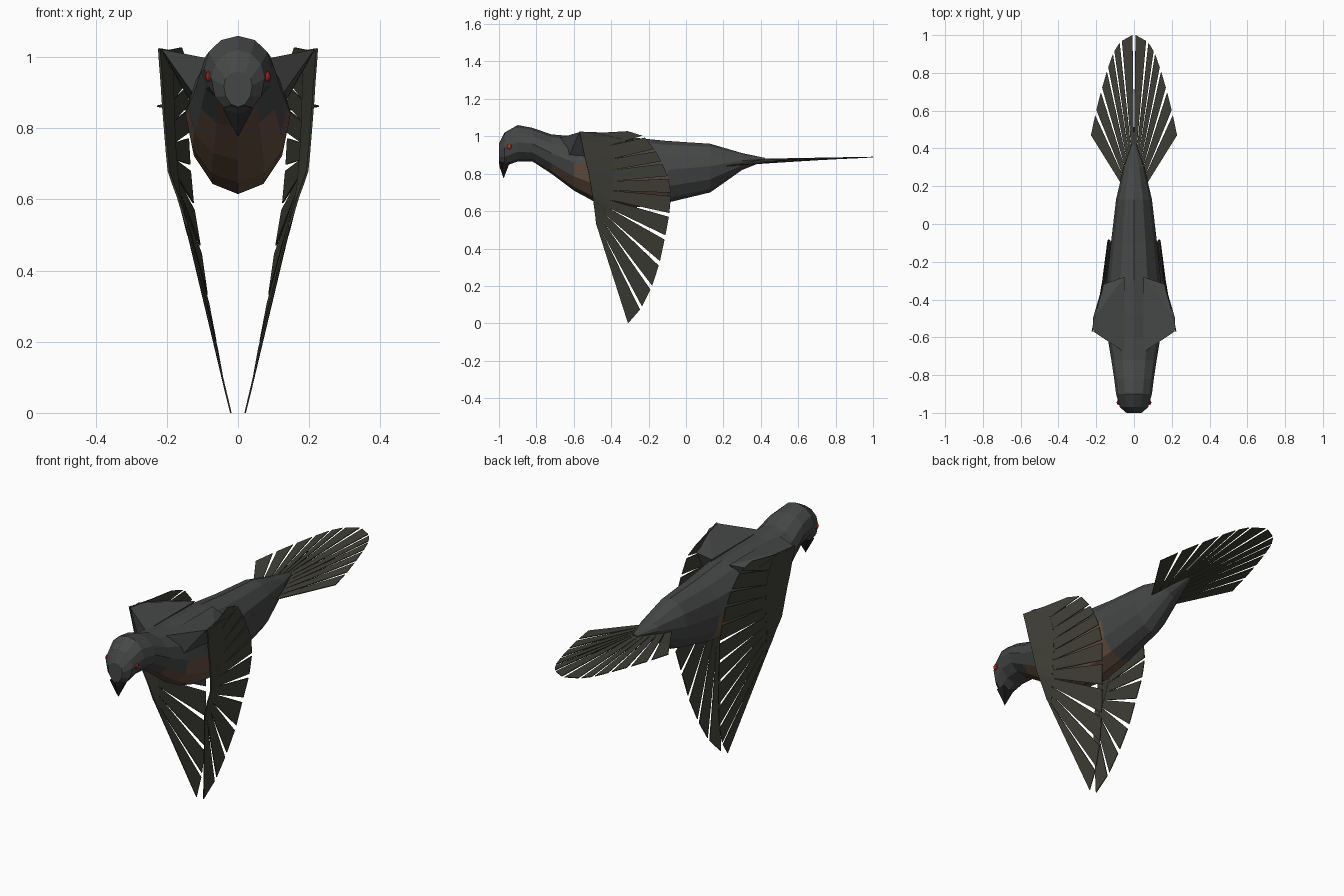
import bpy, bmesh, math
from mathutils import Vector

if "Cube" in bpy.data.objects:
    bpy.data.objects.remove(bpy.data.objects["Cube"])


def material(name, rgb):
    m = bpy.data.materials.new(name)
    m.diffuse_color = (*rgb, 1)
    m.use_nodes = True
    m.node_tree.nodes["Principled BSDF"].inputs["Base Color"].default_value = m.diffuse_color
    return m


GREY = material("slate_grey", (0.06, 0.062, 0.062))
BROWN = material("chest_brown", (0.13, 0.08, 0.05))
OLIVE = material("feather_olive", (0.05, 0.05, 0.038))
BLACK = material("beak_black", (0.012, 0.012, 0.012))
RED = material("eye_red", (0.5, 0.03, 0.015))


def make(name, verts, faces, mats, mirror=False, thick=0):
    me = bpy.data.meshes.new(name)
    me.from_pydata([tuple(v) for v in verts], [], faces)
    for m in mats:
        me.materials.append(m)
    ob = bpy.data.objects.new(name, me)
    bpy.context.collection.objects.link(ob)
    bm = bmesh.new()
    bm.from_mesh(me)
    if not faces:
        bmesh.ops.convex_hull(bm, input=bm.verts)
    bmesh.ops.recalc_face_normals(bm, faces=bm.faces)
    bm.to_mesh(me)
    bm.free()
    if thick:
        s = ob.modifiers.new("thickness", 'SOLIDIFY')
        s.thickness, s.offset = thick, 0
    if mirror:
        ob.modifiers.new("mirror", 'MIRROR').use_mirror_merge = False
    return ob


def feathers(roots, tips, gap):
    """One quad per feather, narrowing away from its neighbour at the tip."""
    verts, faces = [], []
    for i in range(len(roots) - 1):
        a, b = Vector(tips[i]), Vector(tips[i + 1])
        n = len(verts)
        verts += [Vector(roots[i]), Vector(roots[i + 1]), b.lerp(a, gap), a.lerp(b, gap if i else 0)]
        faces.append((n, n + 1, n + 2, n + 3))
    return verts, faces


# Body and head: lofted sections (y, top z, bottom z, half width, widest z)
SECTIONS = [
    (-1.00, .96, .86, .040, .92), (-.97, 1.02, .84, .075, .94),
    (-.90, 1.06, .865, .095, .97), (-.82, 1.045, .865, .105, .96),
    (-.72, 1.01, .80, .120, .91), (-.60, 1.00, .71, .140, .86),
    (-.48, 1.00, .645, .148, .84), (-.30, .995, .615, .143, .83),
    (-.10, .975, .645, .122, .82), (.13, .96, .70, .095, .84),
    (.30, .91, .82, .055, .87), (.42, .885, .868, .012, .877)]
N = 12
verts, faces = [], []
for y, zt, zb, w, zm in SECTIONS:
    for k in range(N):
        a = 2 * math.pi * k / N
        c = math.cos(a)
        verts.append((w * math.sin(a), y, zm + c * ((zt - zm) if c > 0 else (zm - zb))))
for s in range(len(SECTIONS) - 1):
    for k in range(N):
        j = (k + 1) % N
        faces.append((s * N + k, s * N + j, (s + 1) * N + j, (s + 1) * N + k))
faces += [tuple(range(N)), tuple(range((len(SECTIONS) - 1) * N, len(SECTIONS) * N))]
body = make("body", verts, faces, [GREY, BROWN])
for p in body.data.polygons:
    if -.9 < p.center.y < -.15 and p.center.z < .84 and p.normal.z < .1:
        p.material_index = 1

# Beak
make("beak", [(.042, -.985, .855), (-.042, -.985, .855), (0, -1, .875), (.035, -.94, .865),
              (-.035, -.94, .865), (0, -.975, .775), (0, -.998, .84)], [], [BLACK])

# Eyes
for side in (-1, 1):
    bpy.ops.mesh.primitive_uv_sphere_add(segments=8, ring_count=6, radius=1,
                                         location=(side * .084, -.945, .945))
    eye = bpy.context.object
    eye.name = "eye_left" if side > 0 else "eye_right"
    eye.scale = (.008, .013, .015)
    eye.data.materials.append(RED)

# Shoulders joining wings to the back
make("shoulders", [(.05, -.68, .99), (.215, -.57, 1.022), (.218, -.50, 1.022), (.165, -.32, .98),
                   (.05, -.28, .99), (.10, -.64, .86), (.125, -.35, .86)], [], [GREY], mirror=True)

# Wings: leading edge, feather roots and feather tips, from wing tip to body
LEAD = [(.145, -.48, .53), (.158, -.485, .57), (.17, -.49, .61), (.185, -.495, .65),
        (.195, -.50, .68), (.20, -.508, .73), (.204, -.517, .78), (.208, -.527, .83),
        (.212, -.54, .88), (.215, -.55, .93), (.219, -.56, .98), (.222, -.57, 1.025)]
ROOT = [(.145, -.48, .53), (.14, -.455, .50), (.148, -.44, .54), (.155, -.43, .58),
        (.165, -.42, .62), (.17, -.41, .66), (.174, -.40, .71), (.178, -.39, .76),
        (.18, -.39, .82), (.182, -.39, .88), (.185, -.41, .95), (.195, -.44, 1.02)]
TIP = [(.02, -.31, 0), (.04, -.24, .08), (.06, -.185, .19), (.085, -.142, .32),
       (.105, -.112, .46), (.125, -.09, .58), (.135, -.08, .69), (.14, -.095, .78),
       (.14, -.13, .86), (.142, -.165, .925), (.15, -.225, 1.0), (.16, -.32, 1.03)]
make("wing_feathers", *feathers(ROOT, TIP, .09), [OLIVE], mirror=True, thick=.004)
n = len(LEAD)
make("wing_coverts", LEAD + ROOT, [(i, i + 1, n + i + 1, n + i) for i in range(n - 1)],
     [OLIVE], mirror=True, thick=.006)

# Tail fan, from outer edge to centre
T_ROOT = [(.06, .20, .84), (.052, .24, .845), (.042, .28, .852), (.032, .31, .86),
          (.022, .34, .866), (.012, .37, .872), (0, .40, .878)]
T_TIP = [(.228, .47, .862), (.203, .59, .868), (.172, .71, .874), (.140, .82, .88),
         (.108, .91, .884), (.072, .965, .887), (0, 1.005, .889)]
make("tail_feathers", *feathers(T_ROOT, T_TIP, .11), [OLIVE], mirror=True, thick=.004)
